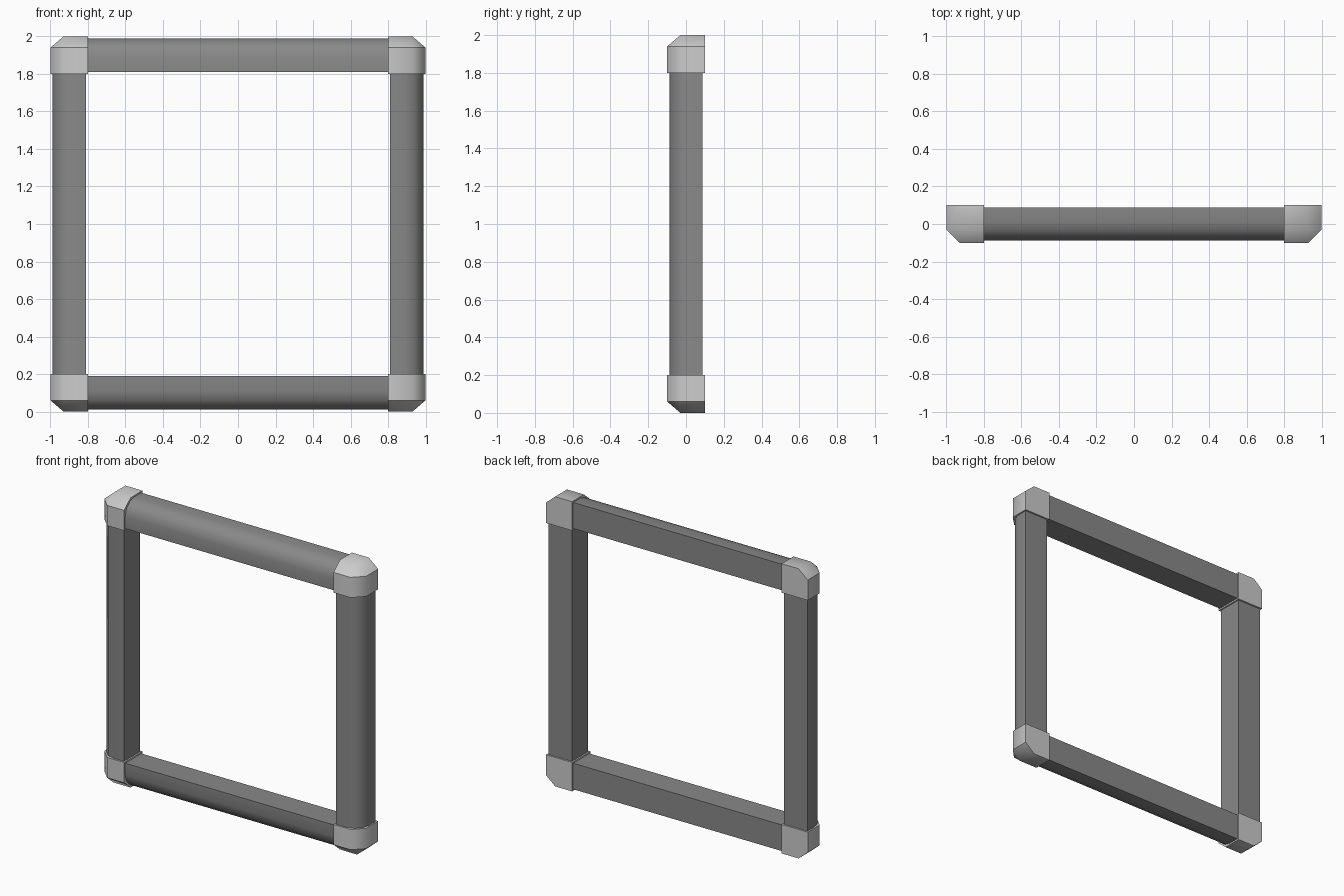
import bpy, bmesh, math

if "Cube" in bpy.data.objects:
    bpy.data.objects.remove(bpy.data.objects["Cube"])

# Darker grey for the beams
dark = bpy.data.materials.new("dark_grey")
dark.diffuse_color = (0.25, 0.25, 0.25, 1)
dark.use_nodes = True
dark.node_tree.nodes["Principled BSDF"].inputs["Base Color"].default_value = dark.diffuse_color


def hull_object(name, points, crease_z=None, mat=None):
    """Convex solid from a few points, smooth across gentle edges."""
    bm = bmesh.new()
    for p in points:
        bm.verts.new(p)
    bmesh.ops.convex_hull(bm, input=bm.verts[:])
    bmesh.ops.dissolve_limit(bm, angle_limit=0.01, verts=bm.verts[:], edges=bm.edges[:])
    bmesh.ops.recalc_face_normals(bm, faces=bm.faces[:])
    # Keep the ring where the cap starts crisp
    if crease_z is not None:
        for e in bm.edges:
            e.smooth = not all(abs(v.co.z - crease_z) < 1e-4 for v in e.verts)
    mesh = bpy.data.meshes.new(name)
    bm.to_mesh(mesh)
    bm.free()
    if mat:
        mesh.materials.append(mat)
    ob = bpy.data.objects.new(name, mesh)
    bpy.context.collection.objects.link(ob)
    bpy.ops.object.select_all(action='DESELECT')
    ob.select_set(True)
    bpy.context.view_layer.objects.active = ob
    bpy.ops.object.shade_smooth_by_angle(angle=math.radians(46), keep_sharp_edges=True)
    return ob


# Corner block: (inset from outer side, y, inset from outer top/bottom)
S, CX, CZ = 0.2, 0.07, 0.06
block = [(S, .1, S), (0, .1, S), (0, .1, CZ), (CX, .1, 0), (S, .1, 0),
         (S, -.1, S), (CX, -.1, S), (CX, -.1, CZ), (S, -.1, CZ),
         (0, -.03, S), (0, -.03, CZ), (S, -.03, 0), (CX, -.03, 0)]

# Beam section: (inset from outer side, y), rounded on the outer front edge
R = 0.1
section = [(.01, .088), (.19, .088), (.19, -.088)]
for i in range(4):
    a = math.radians(30 * i)
    section.append((.01 + R - R * math.cos(a), -.088 + R - R * math.sin(a)))

for sx, side in ((-1, "left"), (1, "right")):
    for sz, level in ((-1, "bottom"), (1, "top")):
        hull_object(f"corner_block_{level}_{side}",
                    [(sx * (1 - a), y, 1 + sz * (1 - c)) for a, y, c in block],
                    crease_z=1 + sz * (1 - CZ))
    # Upright beam
    hull_object(f"{side}_beam", [(sx * (1 - d), y, 1 + e)
                                 for e in (-.805, .805) for d, y in section], mat=dark)

# Horizontal beams
for sz, level in ((-1, "bottom"), (1, "top")):
    hull_object(f"{level}_beam", [(e, y, 1 + sz * (1 - d))
                                  for e in (-.805, .805) for d, y in section], mat=dark)
